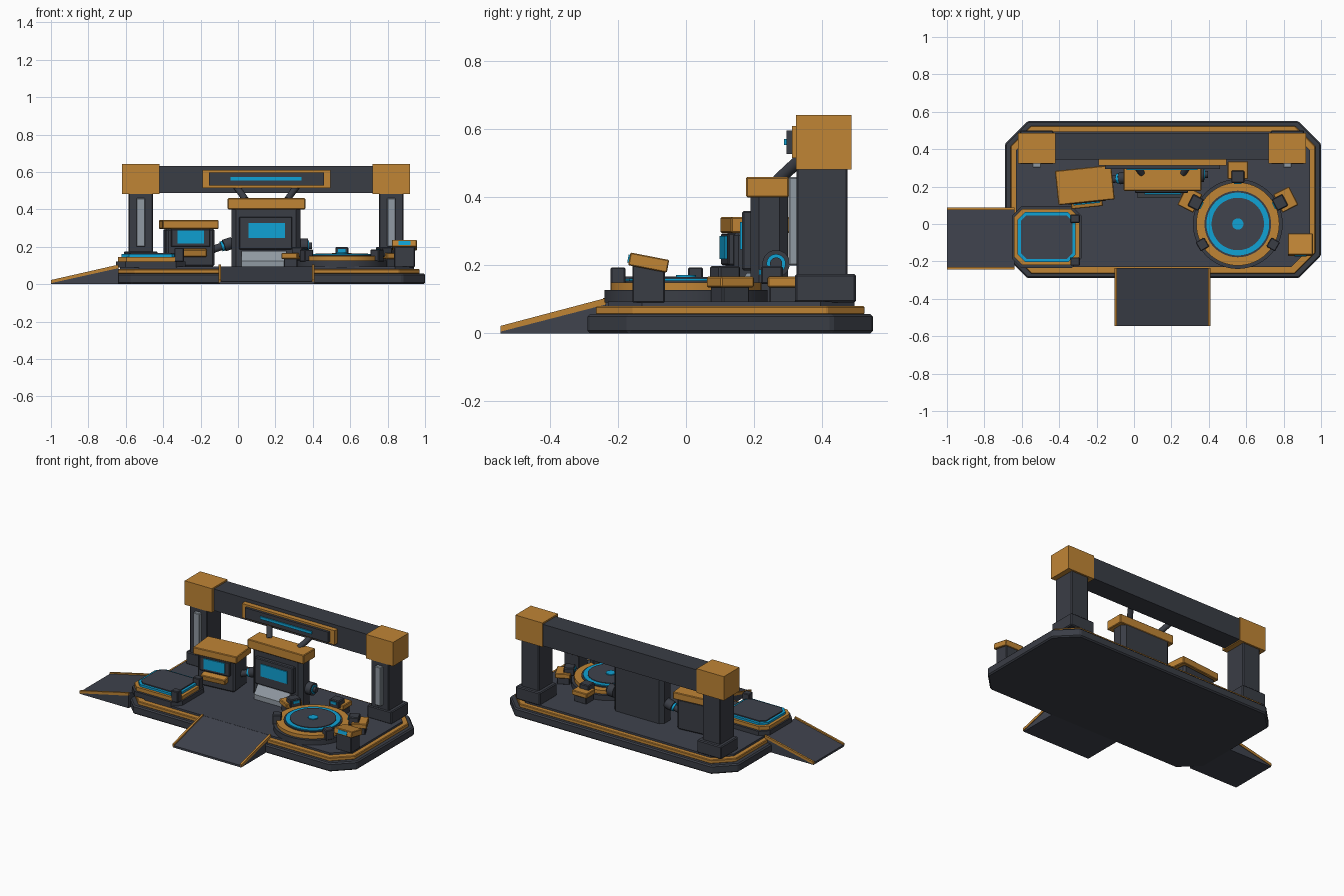
import bpy, bmesh, math
from mathutils import Vector, Matrix

if "Cube" in bpy.data.objects:
    bpy.data.objects.remove(bpy.data.objects["Cube"])


def material(name, rgb):
    m = bpy.data.materials.new(name)
    m.diffuse_color = (*rgb, 1)
    m.use_nodes = True
    m.node_tree.nodes["Principled BSDF"].inputs["Base Color"].default_value = m.diffuse_color
    return m


DARK = material("dark_steel", (0.042, 0.047, 0.060))
DECK = material("deck_grey", (0.050, 0.056, 0.075))
ORANGE = material("orange_paint", (0.53, 0.235, 0.036))
CYAN = material("cyan_glow", (0.005, 0.36, 0.66))
GREY = material("light_grey", (0.28, 0.32, 0.36))


def finish(name, bm, mat, bevel=0.0, smooth=False):
    bmesh.ops.recalc_face_normals(bm, faces=bm.faces)
    me = bpy.data.meshes.new(name)
    bm.to_mesh(me)
    bm.free()
    ob = bpy.data.objects.new(name, me)
    bpy.context.collection.objects.link(ob)
    me.materials.append(mat)
    if bevel:
        mod = ob.modifiers.new("edge", "BEVEL")
        mod.width, mod.segments, mod.limit_method = bevel, 1, "ANGLE"
    if smooth:
        bpy.context.view_layer.objects.active = ob
        ob.select_set(True)
        bpy.ops.object.shade_smooth_by_angle(angle=math.radians(35))
        ob.select_set(False)
    return ob


def box(name, x, y, z, mat, bevel=0.0, frame=None, tilt=None):
    """Box from (min, max) ranges; tilt turns it about its own centre, frame places it."""
    bm = bmesh.new()
    bmesh.ops.create_cube(bm, size=1)
    size = Vector((x[1] - x[0], y[1] - y[0], z[1] - z[0]))
    centre = Vector((sum(x), sum(y), sum(z))) / 2
    m = Matrix.Translation(centre) @ (tilt or Matrix()) @ Matrix.Diagonal((*size, 1))
    bm.transform((frame or Matrix()) @ m)
    return finish(name, bm, mat, bevel)


def prism(name, pts, axis, lo, hi, mat, bevel=0.0):
    """Extrude a 2D profile along x, y or z."""
    place = {"x": lambda a, b, c: (c, a, b), "y": lambda a, b, c: (a, c, b),
             "z": lambda a, b, c: (a, b, c)}[axis]
    bm = bmesh.new()
    face = bm.faces.new([bm.verts.new(place(a, b, lo)) for a, b in pts])
    ext = bmesh.ops.extrude_face_region(bm, geom=[face])
    shift = Vector(place(0, 0, hi - lo))
    for v in ext["geom"]:
        if isinstance(v, bmesh.types.BMVert):
            v.co += shift
    return finish(name, bm, mat, bevel)


def octagon(x, y, c):
    (x0, x1), (y0, y1) = x, y
    return [(x0 + c, y0), (x1 - c, y0), (x1, y0 + c), (x1, y1 - c),
            (x1 - c, y1), (x0 + c, y1), (x0, y1 - c), (x0, y0 + c)]


def chamfered(name, x, y, z, c, mat, bevel=0.0):
    return prism(name, octagon(x, y, c), "z", z[0], z[1], mat, bevel)


def rod(name, a, b, r, mat, segs=48):
    a, b = Vector(a), Vector(b)
    bm = bmesh.new()
    bmesh.ops.create_cone(bm, cap_ends=True, segments=segs, radius1=r, radius2=r, depth=(b - a).length)
    rot = (b - a).to_track_quat("Z", "Y").to_matrix().to_4x4()
    bm.transform(Matrix.Translation((a + b) / 2) @ rot)
    return finish(name, bm, mat, smooth=True)


# Base slab, trim and deck
chamfered("base_slab", (-0.69, 1.0), (-0.29, 0.55), (0, 0.057), 0.12, DARK, 0.008)
chamfered("base_trim", (-0.66, 0.97), (-0.265, 0.525), (0.055, 0.08), 0.11, ORANGE, 0.004)
chamfered("deck", (-0.63, 0.94), (-0.23, 0.495), (0.06, 0.093), 0.10, DECK)

# Wedge ramps with orange side rails
def ramp(name, axis, start, end, lo, hi):
    wedge = [(start, 0), (end, 0), (end, 0.095), (start, 0.013)]
    rail = [(start, 0.005), (end, 0.085), (end, 0.104), (start, 0.022)]
    prism(name, wedge, axis, lo, hi, DECK)
    prism(name + "_rail_a", rail, axis, lo - 0.004, lo + 0.009, ORANGE)
    prism(name + "_rail_b", rail, axis, hi - 0.009, hi + 0.004, ORANGE)


ramp("left_ramp", "y", -1.0, -0.64, -0.24, 0.083)
ramp("front_ramp", "x", -0.545, -0.235, -0.10, 0.405)

# Gantry: two posts, corner caps and a cross beam
for side, cx in (("left", -0.52), ("right", 0.82)):
    box(side + "_post_foot", (cx - 0.09, cx + 0.09), (0.32, 0.50), (0.09, 0.175), DARK, 0.006)
    box(side + "_post", (cx - 0.065, cx + 0.065), (0.325, 0.475), (0.17, 0.49), DARK, 0.005)
    box(side + "_post_strip", (cx - 0.023, cx + 0.023), (0.302, 0.33), (0.20, 0.46), GREY, 0.004)
    box(side + "_post_cap", (cx - 0.10, cx + 0.10), (0.323, 0.487), (0.482, 0.642), ORANGE)
box("cross_beam", (-0.43, 0.73), (0.345, 0.483), (0.488, 0.632), DARK)

# Status display on the beam
box("display_frame", (-0.19, 0.495), (0.312, 0.35), (0.515, 0.61), ORANGE)
box("display_panel", (-0.155, 0.46), (0.295, 0.32), (0.527, 0.597), DARK)
box("display_light", (-0.04, 0.34), (0.288, 0.297), (0.554, 0.572), CYAN)
for side, s in (("left", -1), ("right", 1)):
    rod(side + "_display_strut", (0.152 + s * 0.16, 0.345, 0.52), (0.152 + s * 0.11, 0.27, 0.45), 0.018, DARK, 12)

# Central machine
chamfered("main_machine_body", (-0.035, 0.335), (0.19, 0.30), (0.09, 0.405), 0.025, DARK)
box("main_machine_cap", (-0.055, 0.36), (0.177, 0.303), (0.40, 0.46), ORANGE, 0.004)
box("main_screen_frame", (0.005, 0.29), (0.165, 0.195), (0.185, 0.36), DARK, 0.005)
box("main_screen", (0.055, 0.25), (0.159, 0.167), (0.247, 0.328), CYAN)
prism("main_machine_apron", [(0.195, 0.09), (0.14, 0.09), (0.14, 0.125), (0.18, 0.178), (0.195, 0.178)],
      "x", 0.02, 0.26, GREY)
rod("side_port", (0.33, 0.265, 0.205), (0.375, 0.265, 0.205), 0.04, DARK)
rod("side_port_light", (0.37, 0.265, 0.205), (0.38, 0.265, 0.205), 0.028, CYAN)
rod("side_port_core", (0.37, 0.265, 0.205), (0.395, 0.265, 0.205), 0.018, DARK)

# Small machine, turned slightly
T = Matrix.Translation((-0.263, 0.208, 0)) @ Matrix.Rotation(math.radians(6), 4, "Z")
box("small_machine_body", (-0.13, 0.13), (-0.08, 0.08), (0.09, 0.30), DARK, 0.012, T)
box("small_machine_cap", (-0.151, 0.151), (-0.092, 0.092), (0.295, 0.342), ORANGE, 0.004, T)
box("small_screen_frame", (-0.105, 0.105), (-0.095, -0.07), (0.20, 0.294), DARK, 0.004, T)
box("small_screen", (-0.072, 0.072), (-0.102, -0.093), (0.218, 0.286), CYAN, 0, T)
box("small_machine_tray", (-0.085, 0.085), (-0.118, -0.07), (0.15, 0.188), ORANGE, 0.004, T,
    Matrix.Rotation(math.radians(12), 4, "X"))

# Pipe joining the machines
rod("link_pipe", (-0.15, 0.235, 0.18), (-0.02, 0.25, 0.225), 0.02, DARK, 24)
rod("link_pipe_collar", (-0.075, 0.244, 0.206), (-0.03, 0.249, 0.2215), 0.032, DARK, 24)
rod("link_pipe_light", (-0.09, 0.242, 0.201), (-0.078, 0.2435, 0.205), 0.027, CYAN, 24)

# Turntable: stacked discs from widest to smallest
cx, cy = 0.555, 0.0
for name, r, z0, z1, mat in (("turntable_base", 0.24, 0.09, 0.127, DARK), ("turntable_ring", 0.222, 0.125, 0.15, ORANGE),
                             ("turntable_gap", 0.178, 0.14, 0.155, DARK), ("turntable_light", 0.168, 0.15, 0.161, CYAN),
                             ("turntable_plate", 0.140, 0.15, 0.165, DECK), ("turntable_hub", 0.03, 0.16, 0.171, CYAN)):
    rod(name, (cx, cy, z0), (cx, cy, z1), r, mat, 64)

# Clamps around the turntable
for i, a in enumerate((27, 90, 153)):
    M = Matrix.Translation((cx, cy, 0)) @ Matrix.Rotation(math.radians(a), 4, "Z")
    box(f"clamp_base_{i}", (0.245, 0.325), (-0.045, 0.045), (0.09, 0.14), DARK, 0.004, M)
    box(f"clamp_block_{i}", (0.24, 0.335), (-0.055, 0.055), (0.135, 0.167), ORANGE, 0.004, M)
    box(f"clamp_jaw_{i}", (0.22, 0.285), (-0.035, 0.035), (0.145, 0.198), DARK, 0.005, M)
    box(f"clamp_light_{i}", (0.214, 0.222), (-0.02, 0.02), (0.172, 0.188), CYAN, 0, M)
for i, a in enumerate((210, 330)):
    M = Matrix.Translation((cx, cy, 0)) @ Matrix.Rotation(math.radians(a), 4, "Z")
    box(f"stop_block_{i}", (0.192, 0.245), (-0.028, 0.028), (0.12, 0.185), DARK, 0.004, M)

# Loading pad: stacked chamfered plates
for name, hx, hy, z, c, mat in (("pad_base", 0.185, 0.165, (0.09, 0.122), 0.05, DARK),
                                ("pad_trim", 0.175, 0.150, (0.12, 0.146), 0.045, ORANGE),
                                ("pad_light", 0.155, 0.133, (0.14, 0.160), 0.04, CYAN),
                                ("pad_plate", 0.138, 0.116, (0.14, 0.167), 0.03, DECK)):
    chamfered(name, (-0.467 - hx, -0.467 + hx), (-0.07 - hy, -0.07 + hy), z, c, mat)
for i, y in enumerate((-0.2, 0.028)):
    box(f"pad_stop_{i}", (-0.34, -0.29), (y - 0.022, y + 0.022), (0.12, 0.194), DARK, 0.004)

# Control console with tilted head
tilt = Matrix.Rotation(math.radians(-11), 4, "X")
box("console_post", (0.835, 0.945), (-0.158, -0.062), (0.09, 0.20), DARK, 0.004)
H = Matrix.Translation((0.89, -0.11, 0.207)) @ tilt
box("console_head", (-0.066, 0.066), (-0.058, 0.058), (-0.018, 0.020), ORANGE, 0.003, H)
box("console_light", (-0.033, 0.033), (-0.062, -0.056), (-0.010, 0.013), CYAN, 0, H)
